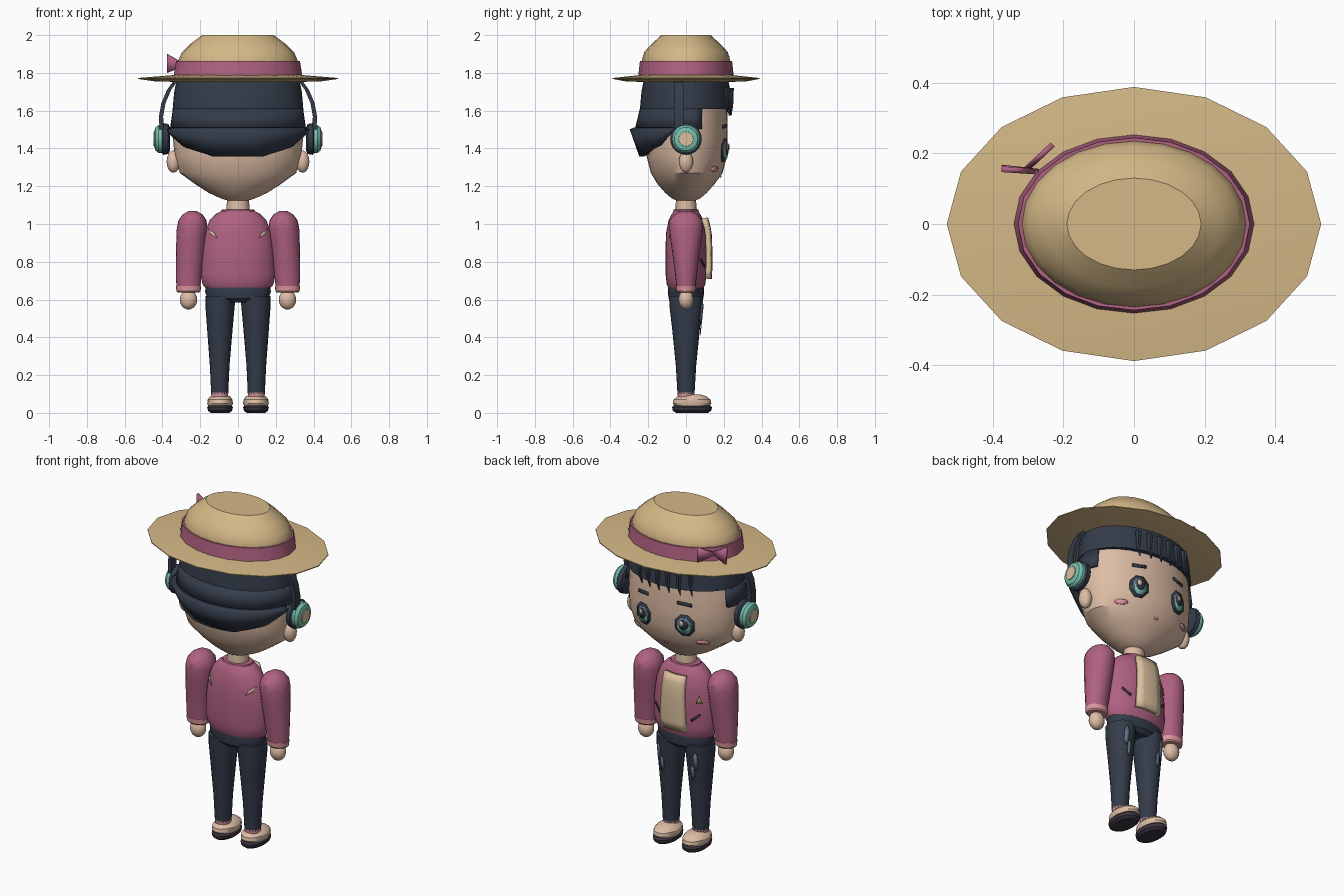
import bpy, bmesh
from math import sin, cos, pi, radians, sqrt

if "Cube" in bpy.data.objects:
    bpy.data.objects.remove(bpy.data.objects["Cube"])


def material(name, *rgb):
    m = bpy.data.materials.new(name)
    m.use_nodes = True
    m.diffuse_color = (*rgb, 1)
    m.node_tree.nodes["Principled BSDF"].inputs["Base Color"].default_value = (*rgb, 1)
    return m


STRAW = material("straw", .66, .48, .24)
ROSE = material("rose", .43, .12, .22)
NAVY = material("navy", .034, .045, .068)
SKIN = material("skin", .73, .51, .38)
TEAL = material("teal", .18, .52, .42)
BLUSH = material("light pink", .72, .31, .34)
SOLE = material("dark plum", .045, .035, .055)
CREAM = material("cream", .70, .53, .34)
DENIM = material("worn denim", .13, .17, .24)
OLIVE = material("olive", .32, .26, .09)


def mesh(name, verts, faces, mat, thick=0, offset=0):
    me = bpy.data.meshes.new(name)
    me.from_pydata(verts, [], faces)
    bm = bmesh.new()
    bm.from_mesh(me)
    bmesh.ops.recalc_face_normals(bm, faces=bm.faces)
    bm.to_mesh(me)
    bm.free()
    me.materials.append(mat)
    ob = bpy.data.objects.new(name, me)
    bpy.context.collection.objects.link(ob)
    if thick:
        mod = ob.modifiers.new("thickness", 'SOLIDIFY')
        mod.thickness, mod.offset = thick, offset
    return ob


def loft(name, rings, mat, n=20, at=(0, 0, 0), rot=(0, 0, 0)):
    """Stacked ellipses: (z, rx, ry, centre x, centre y)."""
    verts, faces = [], []
    for r in rings:
        z, rx, ry, cx, cy = (*r, 0, 0)[:5]
        verts += [(cx + rx * cos(2 * pi * i / n), cy + ry * sin(2 * pi * i / n), z) for i in range(n)]
    for k in range(len(rings) - 1):
        for i in range(n):
            j = (i + 1) % n
            faces.append((k * n + i, k * n + j, k * n + n + j, k * n + n + i))
    faces += [tuple(range(n))[::-1], tuple(range(len(verts) - n, len(verts)))]
    ob = mesh(name, verts, faces, mat)
    ob.location, ob.rotation_euler = at, rot
    return ob


def ball(name, at, size, mat):
    steps = [radians(a) for a in range(-80, 81, 20)]
    return loft(name, [(size[2] * sin(a) / sin(steps[-1]), size[0] * cos(a), size[1] * cos(a)) for a in steps], mat, 18, at)


def surface(rings, side=1):
    """y of a lofted body's front (or back) at x, z."""
    def y(x, z):
        for a, b in zip(rings, rings[1:]):
            if a[0] <= z <= b[0]:
                t = (z - a[0]) / (b[0] - a[0])
                _, rx, ry, cx, cy = [p + t * (q - p) for p, q in zip((*a, 0, 0)[:5], (*b, 0, 0)[:5])]
                return cy + side * ry * sqrt(max(0, 1 - ((x - cx) / rx) ** 2))
        return 0
    return y


def decal(name, pts, mat, surf, off):
    """Thin fan of faces that follows the surface."""
    n = len(pts)
    pts = pts + [(sum(p[0] for p in pts) / n, sum(p[1] for p in pts) / n)]
    mesh(name, [(x, surf(x, z) + off, z) for x, z in pts],
         [(i, (i + 1) % n, n) for i in range(n)], mat, .004)


def disc(x, z, rx, rz, n=8):
    return [(x + rx * cos(2 * pi * (i + .5) / n), z + rz * sin(2 * pi * (i + .5) / n)) for i in range(n)]


# Hat
loft("hat_brim", [(1.752, .32, .23), (1.755, .44, .32), (1.768, .53, .388), (1.773, .53, .388), (1.79, .32, .23)], STRAW, 16)
loft("hat_band", [(1.775, .342, .254), (1.862, .328, .244)], ROSE, 20)
loft("hat_crown", [(1.77, .31, .23), (1.86, .318, .235), (1.91, .297, .222), (1.955, .25, .18), (2.0, .19, .13)], STRAW, 24)
mesh("bow_outer", [(-.375, .155, 1.90), (-.375, .16, 1.80), (-.27, .148, 1.84)], [(0, 1, 2)], ROSE, .016)
mesh("bow_inner", [(-.23, .225, 1.89), (-.23, .225, 1.80), (-.31, .15, 1.84)], [(0, 1, 2)], ROSE, .016)

# Head and neck
HEAD = [(1.12, .04, .04), (1.135, .09, .075), (1.165, .155, .11), (1.21, .225, .15), (1.27, .308, .19, 0, .004),
        (1.36, .336, .213, 0, .004), (1.45, .344, .219, 0, .002), (1.6, .335, .218), (1.74, .31, .2)]
loft("head", HEAD, SKIN, 32)
loft("neck", [(1.03, .06, .055), (1.08, .062, .057), (1.16, .055, .05)], SKIN, 16)

# Hair: full cap, side layer, nape layer and fringe
loft("hair_cap", [(1.608, .346, .244), (1.70, .338, .236), (1.76, .325, .224)], NAVY, 28)


def hair_layer(name, span, top, hem):
    count = 24
    ts = [radians(-span + 2 * span * i / count) for i in range(count + 1)]
    rows = [[(rx * sin(t), -ry * cos(t), z) for t in ts for z, rx, ry in [f(abs(t))]] for f in (top, hem)]
    m = count + 1
    mesh(name, rows[0] + rows[1], [(i, i + 1, m + i + 1, m + i) for i in range(count)], NAVY, .03, -1)


def nape_hem(t):
    d = t * 180 / pi
    z = 1.368 if d < 28 else 1.375 + .045 * (d - 28) / 30 if d < 58 else 1.42 + .08 * (d - 58) / 20
    f = (1.51 - z) / .14
    return z, .36 - .07 * f, .27 - .05 * f


hair_layer("hair_sides", 110, lambda t: (1.612, .345, .244), lambda t: (1.505, .36, .27 if t < pi / 2 else .25))
hair_layer("hair_nape", 78, lambda t: (1.512, .36, .27), nape_hem)
for i in range(6):
    x = .15 - .065 * i
    y = .24 * sqrt(1 - (x / .346) ** 2)
    loft("fringe_lock", [(1.575, .002, .002, -.012, 0), (1.63, .014, .012), (1.72, .02, .016)], NAVY, 6, (x, y, 0))

# Face
face = surface(HEAD)
for s, side in ((1, "left"), (-1, "right")):
    x = s * .135
    decal(side + "_eye_rim", disc(x, 1.39, .057, .067), NAVY, face, .006)
    decal(side + "_eye_white", disc(x, 1.388, .043, .052), DENIM, face, .01)
    decal(side + "_iris", disc(x, 1.375, .036, .037), TEAL, face, .014)
    decal(side + "_pupil", disc(x, 1.397, .026, .032), NAVY, face, .018)
    decal(side + "_eye_glint", disc(x + .008, 1.405, .012, .018), SKIN, face, .022)
    decal(side + "_brow", [(s * .095, 1.512), (s * .175, 1.505), (s * .175, 1.523), (s * .095, 1.53)], NAVY, face, .006)
    decal(side + "_blush", disc(s * .215, 1.29, .032, .015, 10), BLUSH, face, .006)
    ball(side + "_ear", (s * .342, 0, 1.33), (.036, .038, .058), SKIN)
decal("mouth", disc(0, 1.25, .014, .006), BLUSH, face, .005)

# Headphones
for s, side in ((1, "left"), (-1, "right")):
    turn = dict(at=(s * .36, 0, 1.45), rot=(0, s * pi / 2, 0))
    loft(side + "_ear_pad", [(0, .06, .06), (.01, .08, .08), (.036, .084, .084), (.046, .07, .07)], NAVY, 20, **turn)
    loft(side + "_ear_shell", [(.04, .074, .074), (.06, .074, .074), (.076, .062, .062), (.083, .04, .04)], TEAL, 20, **turn)
    loft(side + "_ear_disc", [(.08, .04, .04), (.087, .038, .038)], CREAM, 16, **turn)
    # Flattened band swept along a short arc
    path = [(.405, 1.50), (.407, 1.57), (.395, 1.64), (.365, 1.71), (.325, 1.765)]
    verts = [(s * (x + dx), y, z) for x, z in path for dx, y in ((-.011, -.06), (.011, -.06), (.011, -.012), (-.011, -.012))]
    faces = [(4 * k + i, 4 * k + (i + 1) % 4, 4 * k + 4 + (i + 1) % 4, 4 * k + 4 + i)
             for k in range(len(path) - 1) for i in range(4)]
    mesh(side + "_headband", verts, faces, NAVY)

# Jacket
TORSO = [(.655, .165, .09), (.68, .188, .102), (.73, .197, .108), (.85, .192, .109), (.95, .178, .106),
         (1.02, .15, .092), (1.055, .115, .074), (1.068, .09, .064)]
loft("jacket", TORSO, ROSE, 28)
loft("collar", [(1.05, .095, .07), (1.075, .088, .066), (1.078, .07, .06)], ROSE, 20)
chest, back = surface(TORSO), surface(TORSO, -1)

# Shirt panel, a bent slab over the chest
cols, rows = 5, 8
verts = []
for j in range(rows):
    z = .71 + .32 * j / (rows - 1)
    for i in range(cols):
        x = (.08 - .015 * j / rows) * (2 * i / (cols - 1) - 1)
        verts.append((x, chest(x, z) + .018, z))
mesh("shirt_panel", verts, [(j * cols + i, j * cols + i + 1, (j + 1) * cols + i + 1, (j + 1) * cols + i)
                            for j in range(rows - 1) for i in range(cols - 1)], CREAM, .026)

for s, side in ((1, "left"), (-1, "right")):
    # Jacket details
    decal(side + "_pocket", [(s * .105, .77), (s * .15, .81), (s * .145, .82), (s * .10, .782)], SOLE, chest, .006)
    decal(side + "_back_patch", [(s * .155, .975), (s * .145, .945), (s * .11, .925), (s * .125, .95)], SKIN, back, -.005)
    # Arms
    loft(side + "_sleeve", [(.65, .062, .05, .262), (.70, .066, .054, .262), (.80, .073, .066, .256), (.90, .078, .08, .249),
                            (.98, .081, .09, .243), (1.02, .074, .086, .241), (1.05, .053, .062, .24), (1.07, .02, .025, .24)],
         ROSE, 20, rot=(0, 0, pi if s < 0 else 0))
    loft(side + "_cuff", [(.638, .058, .046), (.645, .064, .052), (.672, .067, .054)], BLUSH, 20, (s * .262, 0, 0))
    ball(side + "_hand", (s * .262, 0, .6), (.046, .04, .052), SKIN)
    # Legs
    leg = [(.10, .045, .045, s * .097), (.25, .052, .054, s * .097), (.45, .068, .074, s * .096),
           (.56, .077, .087, s * .095), (.62, .08, .09, s * .093)]
    loft(side + "_trouser_leg", leg, NAVY, 20)
    shin = surface(leg)
    for x, z, w, h in ((.12, .53, .014, .06), (.10, .46, .012, .05)):
        decal(side + "_worn_patch", disc(s * x, z, w, h, 6), DENIM, shin, .005)
    # Feet
    loft(side + "_ankle", [(.07, .042, .042), (.108, .046, .046)], BLUSH, 16, (s * .097, 0, 0))
    loft(side + "_shoe", [(.035, .062, .092), (.05, .068, .102), (.07, .066, .098), (.088, .052, .075), (.098, .03, .045)],
         SKIN, 20, (s * .095, .032, 0))
    loft(side + "_sole", [(0, .05, .085), (.012, .064, .102), (.03, .068, .106), (.04, .06, .096)], SOLE, 20, (s * .095, .032, 0))

loft("hips", [(.585, .10, .07), (.605, .16, .092), (.64, .174, .096), (.665, .172, .094)], NAVY, 24)
decal("badge", [(-.125, .88), (-.155, .88), (-.14, .92)], OLIVE, chest, .006)

# Smooth shading with crisp edges
bpy.ops.object.select_all(action='DESELECT')
for ob in bpy.context.scene.objects:
    if ob.type == 'MESH':
        ob.select_set(True)
        bpy.context.view_layer.objects.active = ob
bpy.ops.object.shade_smooth_by_angle(angle=radians(32))
